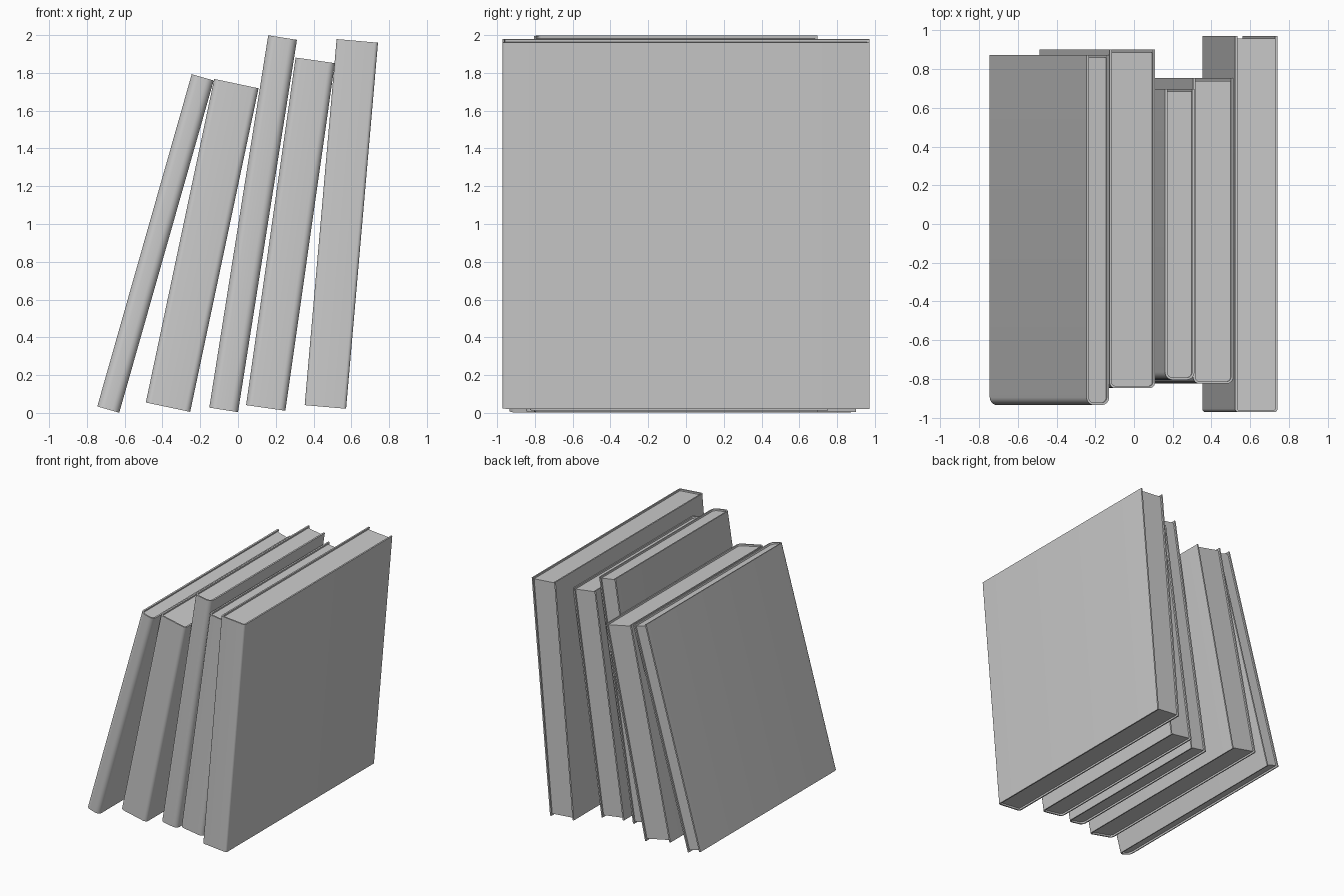
import bpy, bmesh
from math import atan2, hypot, sin, cos, pi
from mathutils import Matrix

if "Cube" in bpy.data.objects:
    bpy.data.objects.remove(bpy.data.objects["Cube"])

COVER = 0.012   # board thickness
INSET = 0.014   # pages sit back from the cover edges


def arc(cx, cy, r, a0, a1, n=6):
    return [(cx + r * cos(a0 + (a1 - a0) * i / n), cy + r * sin(a0 + (a1 - a0) * i / n))
            for i in range(n + 1)]


def u_path(x0, x1, y0, y1, r):
    """Open path: back left, round the spine at the front, back right."""
    return ([(x0, y1)] + arc(x0 + r, y0 + r, r, pi, 1.5 * pi)
            + arc(x1 - r, y0 + r, r, 1.5 * pi, 2 * pi) + [(x1, y1)])


def prism(name, outline, z0, z1, place):
    bm = bmesh.new()
    face = bm.faces.new([bm.verts.new((x, y, z0)) for x, y in outline])
    top = bmesh.ops.extrude_face_region(bm, geom=[face])["geom"]
    bmesh.ops.translate(bm, vec=(0, 0, z1 - z0),
                        verts=[g for g in top if isinstance(g, bmesh.types.BMVert)])
    bmesh.ops.recalc_face_normals(bm, faces=bm.faces)
    mesh = bpy.data.meshes.new(name)
    bm.to_mesh(mesh)
    bm.free()
    ob = bpy.data.objects.new(name, mesh)
    bpy.context.collection.objects.link(ob)
    ob.matrix_world = place
    bpy.ops.object.select_all(action='DESELECT')
    ob.select_set(True)
    bpy.context.view_layer.objects.active = ob
    bpy.ops.object.shade_smooth_by_angle(angle=0.6)


def book(i, foot, head, width, y0, y1, r):
    """foot / head: lower and upper left corners in the front view."""
    dx, dz = head[0] - foot[0], head[1] - foot[1]
    height = hypot(dx, dz)
    place = Matrix.Translation((foot[0], 0, foot[1])) @ Matrix.Rotation(atan2(dx, dz), 4, 'Y')
    outer = u_path(0, width, y0, y1, r)
    inner = u_path(COVER, width - COVER, y0 + COVER, y1, max(r - COVER, 0.004))
    prism(f"book_{i}_cover", outer + inner[::-1], 0, height, place)
    pages = u_path(COVER, width - COVER, y0 + COVER, y1 - INSET, max(r - COVER, 0.004))
    prism(f"book_{i}_pages", pages, INSET, height - INSET, place)


# Five leaning books, left to right
book(1, (-0.745, 0.034), (-0.245, 1.793), 0.121, -0.935, 0.874, 0.040)
book(2, (-0.488, 0.055), (-0.126, 1.768), 0.240, -0.848, 0.900, 0.030)
book(3, (-0.152, 0.028), (0.160, 1.999), 0.154, -0.805, 0.697, 0.040)
book(4, (0.043, 0.041), (0.305, 1.881), 0.210, -0.825, 0.753, 0.035)
book(5, (0.353, 0.041), (0.522, 1.979), 0.220, -0.972, 0.971, 0.018)
